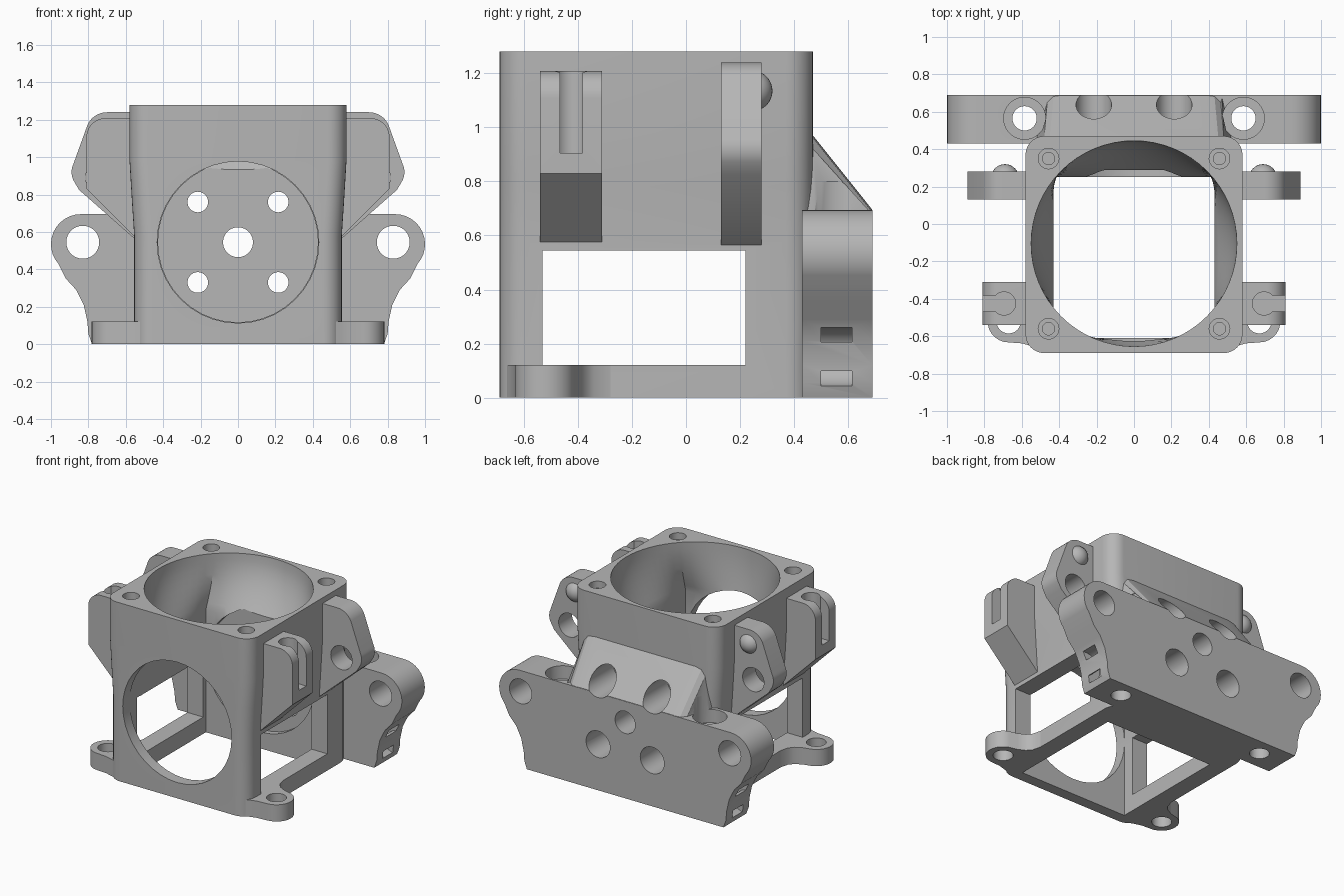
import bpy, bmesh
from math import sin, cos, pi, radians, sqrt

cube = bpy.data.objects.get("Cube")
if cube:
    bpy.data.objects.remove(cube, do_unlink=True)

grey = bpy.data.materials.new("light grey plastic")
grey.use_nodes = True
grey.diffuse_color = (0.47, 0.47, 0.47, 1)
grey.node_tree.nodes["Principled BSDF"].inputs["Base Color"].default_value = (0.47, 0.47, 0.47, 1)
cutters = []


def loft(name, rings):
    """Closed solid skinned through rings of equal point count."""
    bm = bmesh.new()
    loops = [[bm.verts.new(p) for p in ring] for ring in rings]
    n = len(loops[0])
    for a, b in zip(loops, loops[1:]):
        for i in range(n):
            j = (i + 1) % n
            bm.faces.new((a[i], a[j], b[j], b[i]))
    bm.faces.new(loops[0][::-1])
    bm.faces.new(loops[-1])
    bmesh.ops.recalc_face_normals(bm, faces=bm.faces)
    mesh = bpy.data.meshes.new(name)
    bm.to_mesh(mesh)
    bm.free()
    mesh.materials.append(grey)
    ob = bpy.data.objects.new(name, mesh)
    bpy.context.collection.objects.link(ob)
    return ob


def prism(name, pts, axis, a, b):
    """Extrude a flat outline along an axis from a to b."""
    place = {"x": lambda p, t: (t, p[0], p[1]),
             "y": lambda p, t: (p[0], t, p[1]),
             "z": lambda p, t: (p[0], p[1], t)}[axis]
    return loft(name, [[place(p, t) for p in pts] for t in (a, b)])


def arc(cx, cy, r, a0, a1, n=12):
    return [(cx + r * cos(radians(a0 + (a1 - a0) * i / n)),
             cy + r * sin(radians(a0 + (a1 - a0) * i / n))) for i in range(n + 1)]


def box(x0, x1, y0, y1):
    return [(x0, y0), (x1, y0), (x1, y1), (x0, y1)]


def flip(pts, s):
    return [(s * x, y) for x, y in pts]


def cutter(pts, axis, a, b):
    ob = prism("cutter", pts, axis, a, b)
    ob.hide_render = True
    cutters.append(ob)
    return ob


def hole(cx, cy, r, axis, a, b):
    return cutter(arc(cx, cy, r, 0, 360, 40)[:-1], axis, a, b)


def boolean(ob, tools, op="DIFFERENCE"):
    bpy.context.view_layer.objects.active = ob
    for t in tools:
        m = ob.modifiers.new("bool", "BOOLEAN")
        m.operation, m.solver, m.object = op, "EXACT", t
        bpy.ops.object.modifier_apply(modifier=m.name)


# Shared bores: motor screws, shaft and vertical mounting bolts
bores = [hole(0, 0.545, 0.08, "y", 0.1, 0.8)]
for sx in (1, -1):
    for z in (0.33, 0.76):
        bores.append(hole(sx * 0.215, z, 0.055, "y", 0.1, 0.5))
        bores.append(hole(sx * 0.215, z, 0.095, "y", 0.38, 0.8))
mount_bores = []
for sx in (1, -1):
    mount_bores.append(hole(sx * 0.585, 0.565, 0.065, "z", -0.1, 0.8))
    mount_bores.append(hole(sx * 0.585, 0.565, 0.112, "z", 0.6, 0.8))


# Housing: rounded block, slightly narrower towards the bottom
def rounded_ring(hx, z, r=0.1, y0=-0.69, y1=0.47):
    c = arc(hx - r, y1 - r, r, 0, 90, 8) + arc(r - hx, y1 - r, r, 90, 180, 8)
    c += arc(r - hx, y0 + r, r, 180, 270, 8) + arc(hx - r, y0 + r, r, 270, 360, 8)
    return [(x, y, z) for x, y in c]


housing = loft("housing", [rounded_ring(0.555, 0), rounded_ring(0.555, 0.58),
                           rounded_ring(0.568, 0.78), rounded_ring(0.58, 0.98),
                           rounded_ring(0.58, 1.28)])

# Sloped hump behind the housing, over the rear mount
def hump_ring(y, z, foot, shoulder):
    return [(-foot, y, 0.6), (foot, y, 0.6), (foot, y, 0.68), (shoulder + 0.03, y, z - 0.05),
            (shoulder, y, z - 0.01), (shoulder - 0.05, y, z), (0.05 - shoulder, y, z),
            (-shoulder, y, z - 0.01), (-shoulder - 0.03, y, z - 0.05), (-foot, y, 0.68)]


hump = loft("hump", [hump_ring(0.38, 1.08, 0.54, 0.46), hump_ring(0.47, 0.97, 0.52, 0.45),
                     hump_ring(0.688, 0.697, 0.47, 0.43)])
boolean(housing, [hump], "UNION")
bpy.data.objects.remove(hump, do_unlink=True)

# Cavity: square duct easing into a round bowl at the top
def duct_ring(z, t):
    ring = []
    for i in range(64):
        a = 2 * pi * i / 64
        k = 0.43 / max(abs(cos(a)), abs(sin(a)))
        sq, ci = (k * cos(a), k * sin(a) - 0.18), (0.55 * cos(a), 0.55 * sin(a) - 0.105)
        ring.append((sq[0] + (ci[0] - sq[0]) * t, sq[1] + (ci[1] - sq[1]) * t, z))
    return ring


steps = [(0.88 + 0.4 * i / 8, sin(i / 8 * pi / 2)) for i in range(9)]
duct = loft("cutter", [duct_ring(z, t) for z, t in [(-0.1, 0)] + steps + [(1.4, 1)]])
cutters.append(duct)
cuts = [duct,
        hole(0, 0.545, 0.432, "y", -0.8, -0.5),
        hole(0, 0.545, 0.428, "y", 0.1, 0.29),
        cutter(box(-0.53, 0.22, 0.12, 0.545), "x", -0.9, 0.9)]
for sx in (1, -1):
    for y in (0.35, -0.56):
        cuts.append(hole(sx * 0.457, y, 0.055, "z", 1.23, 1.4))
        cuts.append(hole(sx * 0.457, y, 0.033, "z", 1.1, 1.3))
boolean(housing, cuts + bores + mount_bores)

# Rear mount: wide plate with rounded ears, bolt holes and tie slots
side = [(0.78, 0), (0.80, 0.055), (0.805, 0.12), (0.825, 0.21), (0.865, 0.29), (0.92, 0.35)]
side += arc(0.84, 0.535, 0.16, -42, 90)
rear_mount = prism("rear_mount", side + flip(side, -1)[::-1], "y", 0.43, 0.69)
slots = []
for sx in (1, -1):
    slots.append(hole(sx * 0.83, 0.545, 0.088, "y", 0.3, 0.8))
    ring = arc(0.82, 0.15, 0.11, 90, 270) + [(0.9, 0.04), (0.9, 0.095)]
    ring += arc(0.82, 0.15, 0.055, 270, 90) + [(0.9, 0.205), (0.9, 0.26)]
    slots.append(cutter(flip(ring, sx), "y", 0.5, 0.615))
boolean(rear_mount, bores + mount_bores + slots)

parts = [housing, rear_mount]
for sx, label in ((1, "left"), (-1, "right")):
    # Upper rear wing with pivot hole and domed screw
    pts = [(0.52, 0.565), (0.555, 0.565), (0.85, 0.825)] + arc(0.79, 0.92, 0.1, -35, 25, 8)
    pts += arc(0.70, 1.125, 0.115, 25, 90, 8) + [(0.52, 1.24)]
    wing = prism(label + "_wing", flip(pts, sx), "y", 0.13, 0.28)
    boolean(wing, [hole(sx * 0.73, 0.89, 0.085, "y", 0, 0.5)])
    bpy.ops.mesh.primitive_uv_sphere_add(segments=32, ring_count=16, radius=0.075,
                                         location=(sx * 0.69, 0.245, 1.135))
    dome = bpy.context.object
    dome.name = label + "_screw_dome"
    dome.data.materials.append(grey)

    # Front lug with slotted blind hole
    pts = [(0.52, 0.57), (0.55, 0.57), (0.81, 0.83)] + arc(0.71, 1.108, 0.1, 0, 90) + [(0.52, 1.208)]
    lug = prism(label + "_lug", flip(pts, sx), "y", -0.54, -0.31)
    boolean(lug, [hole(sx * 0.695, -0.425, 0.062, "z", 0.905, 1.4),
                  cutter(flip(box(0.7, 1, -0.467, -0.383), sx), "z", 0.905, 1.4)])

    # Front foot with bolt hole
    pts = [(0.46, -0.62), (0.4, -0.69), (0.47, -0.685), (0.54, -0.655), (0.6, -0.638)]
    pts += arc(0.67, -0.52, 0.113, -90, 70) + [(0.65, -0.4), (0.6, -0.375), (0.57, -0.34),
                                              (0.555, -0.28), (0.5, -0.28)]
    foot = prism(label + "_foot", flip(pts, sx), "z", 0, 0.12)
    boolean(foot, [hole(sx * 0.67, -0.52, 0.065, "z", -0.1, 0.3)])
    parts += [wing, dome, lug, foot]

for c in cutters:
    bpy.data.objects.remove(c, do_unlink=True)

# Smooth curved walls, keep hard edges
bpy.ops.object.select_all(action="DESELECT")
for ob in parts:
    ob.select_set(True)
bpy.context.view_layer.objects.active = housing
bpy.ops.object.shade_smooth_by_angle(angle=radians(30))
